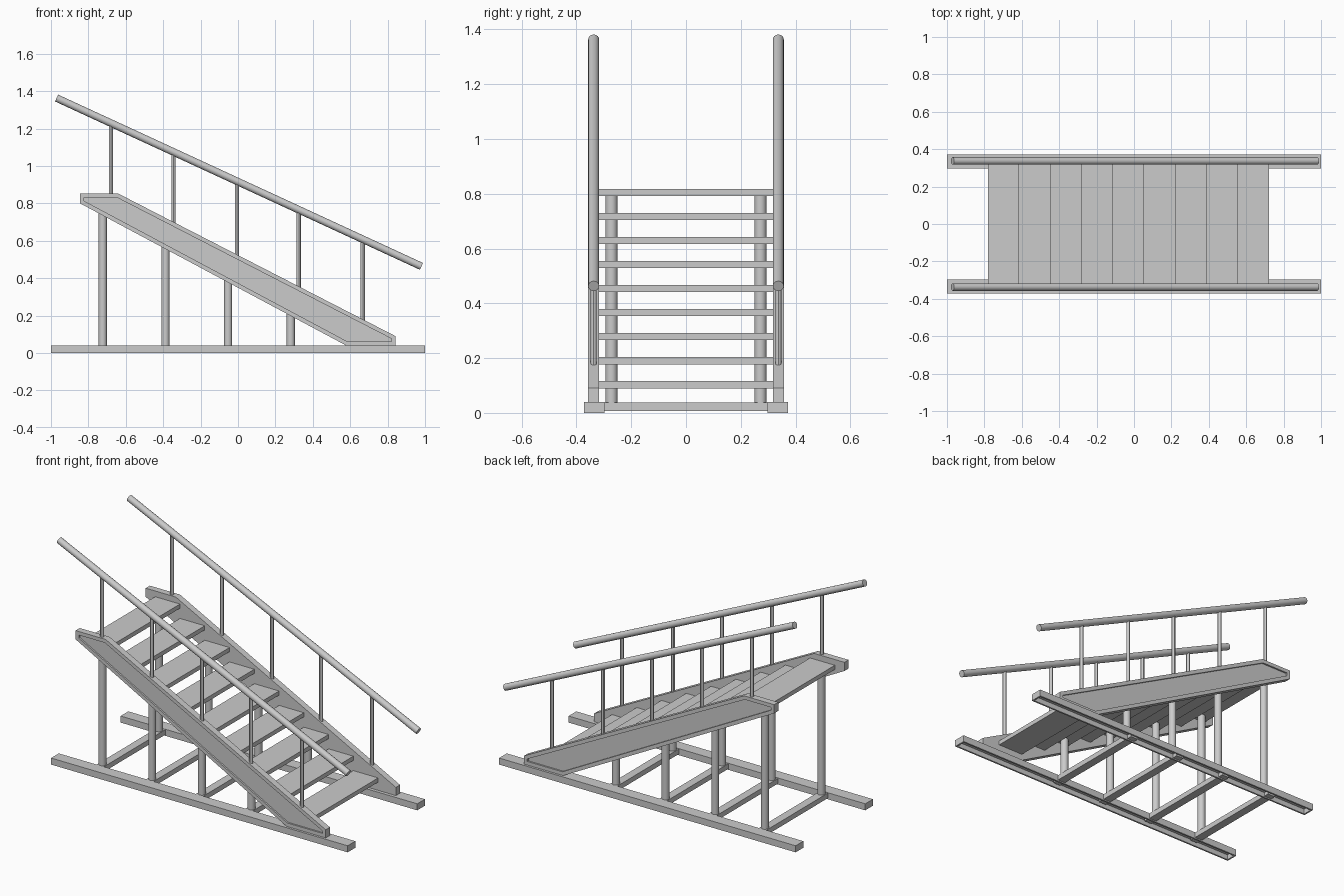
import bpy, bmesh
from mathutils import Vector

if "Cube" in bpy.data.objects:
    bpy.data.objects.remove(bpy.data.objects["Cube"])


def finish(bm, name):
    bmesh.ops.recalc_face_normals(bm, faces=bm.faces)
    me = bpy.data.meshes.new(name)
    bm.to_mesh(me)
    bm.free()
    ob = bpy.data.objects.new(name, me)
    bpy.context.collection.objects.link(ob)
    return ob


def prism(name, pts, y0, y1, recess_dir=None, border=0.0, depth=0.0):
    """Extrude an XZ profile along y; optionally sink a panel in the face pointing along recess_dir."""
    bm = bmesh.new()
    f = bm.faces.new([bm.verts.new((x, y0, z)) for x, z in pts])
    ext = bmesh.ops.extrude_face_region(bm, geom=[f])
    verts = [v for v in ext["geom"] if isinstance(v, bmesh.types.BMVert)]
    bmesh.ops.translate(bm, verts=verts, vec=(0, y1 - y0, 0))
    bmesh.ops.recalc_face_normals(bm, faces=bm.faces)
    if recess_dir:
        d = Vector(recess_dir)
        bm.normal_update()
        face = max(bm.faces, key=lambda q: q.normal.dot(d))
        bmesh.ops.inset_region(bm, faces=[face], thickness=border, use_even_offset=True)
        new = bmesh.ops.extrude_discrete_faces(bm, faces=[face])["faces"][0]
        bmesh.ops.translate(bm, verts=new.verts[:], vec=-d * depth)
    return finish(bm, name)


def box(name, x0, x1, y0, y1, z0, z1, **kw):
    return prism(name, [(x0, z0), (x1, z0), (x1, z1), (x0, z1)], y0, y1, **kw)


def tube(name, a, b, r, sides=16):
    a, b = Vector(a), Vector(b)
    d = b - a
    bpy.ops.mesh.primitive_cylinder_add(vertices=sides, radius=r, depth=d.length, location=(a + b) / 2)
    ob = bpy.context.object
    ob.name = name
    ob.rotation_euler = d.to_track_quat('Z', 'Y').to_euler()
    bpy.ops.object.shade_smooth_by_angle()
    return ob


PITCH, RISE = 0.167, 0.0878
STRINGER = [(-0.845, 0.80), (0.578, 0.04), (0.842, 0.04), (0.842, 0.09), (-0.642, 0.853), (-0.845, 0.853)]
RAIL_A, RAIL_B = (-0.97, 1.363), (0.981, 0.463)


def rail_z(x):
    t = (x - RAIL_A[0]) / (RAIL_B[0] - RAIL_A[0])
    return RAIL_A[1] + t * (RAIL_B[1] - RAIL_A[1])


def stringer_top(x):
    return min(0.853, 0.853 + (x + 0.642) * (0.09 - 0.853) / (0.842 + 0.642))


# Treads
for i in range(9):
    x, z = -0.781 + PITCH * i, 0.818 - RISE * i
    box("tread", x, x + PITCH, -0.318, 0.318, z - 0.026, z)

# Cross beams between the base rails
for i in range(4):
    x = -0.723 + 0.335 * i
    box("cross_beam", x - 0.025, x + 0.025, -0.34, 0.34, 0.007, 0.038)

for s, side in ((-1, "front"), (1, "back")):
    # Base rail, hollow underneath
    box(side + "_base_rail", -1, 1, min(s * 0.298, s * 0.372), max(s * 0.298, s * 0.372), 0, 0.04,
        recess_dir=(0, 0, -1), border=0.01, depth=0.03)
    # Sloping stringer with a sunken outer panel
    prism(side + "_stringer", STRINGER, s * 0.318, s * 0.358,
          recess_dir=(0, s, 0), border=0.022, depth=0.01)
    # Support posts under every second tread
    for i in range(4):
        x = -0.723 + 0.335 * i
        tube(side + "_post", (x, s * 0.272, 0.03), (x, s * 0.272, 0.80 - 2 * RISE * i), 0.022)
    # Handrail and balusters
    y = s * 0.337
    tube(side + "_handrail", (RAIL_A[0], y, RAIL_A[1]), (RAIL_B[0], y, RAIL_B[1]), 0.02)
    for x in (-0.68, -0.345, -0.006, 0.325, 0.667):
        tube(side + "_baluster", (x, y, stringer_top(x) - 0.015), (x, y, rail_z(x)), 0.011, 12)
